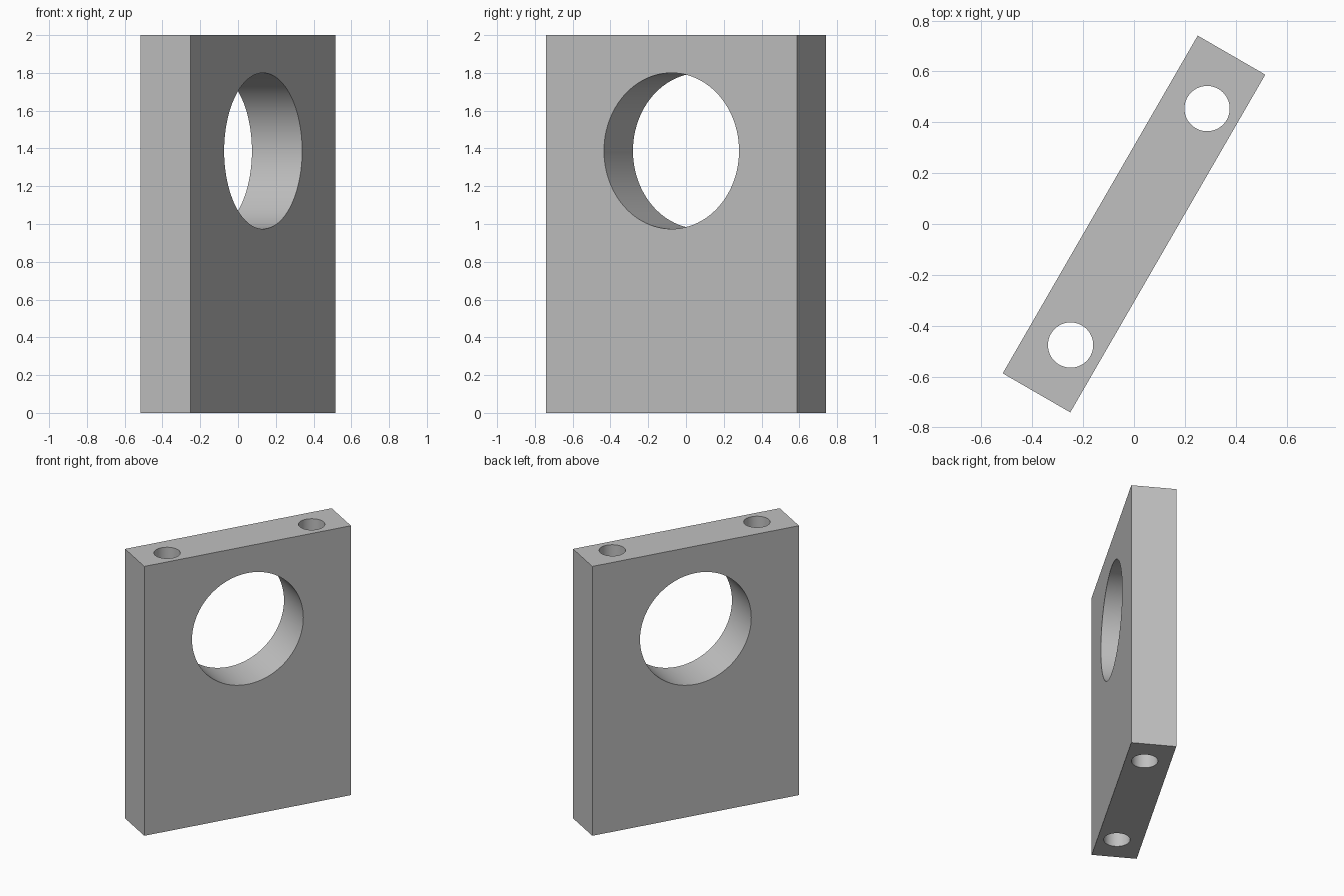
import bpy
import math

default_cube = bpy.data.objects.get("Cube")
if default_cube:
    bpy.data.objects.remove(default_cube, do_unlink=True)

WIDTH, THICKNESS, HEIGHT = 1.534, 0.307, 2.0
TURN = math.radians(60)

# Single grey finish
grey = bpy.data.materials.new("light_grey")
grey.use_nodes = True
colour = (0.527, 0.527, 0.527, 1.0)
grey.diffuse_color = colour
grey.node_tree.nodes["Principled BSDF"].inputs["Base Color"].default_value = colour

# Upright rectangular plate, built along x
bpy.ops.mesh.primitive_cube_add(size=1, location=(0, 0, HEIGHT / 2))
plate = bpy.context.object
plate.name = "bored_plate"
plate.scale = (WIDTH, THICKNESS, HEIGHT)
bpy.ops.object.transform_apply(location=True, rotation=True, scale=True)
plate.data.materials.append(grey)


def drill(name, radius, depth, location, tilt=0.0):
    """Cut a round through hole in the plate."""
    bpy.ops.mesh.primitive_cylinder_add(
        vertices=96, radius=radius, depth=depth,
        location=location, rotation=(tilt, 0, 0))
    cutter = bpy.context.object
    cutter.name = name
    cutter.hide_render = True
    cutter.data.materials.append(grey)
    cut = plate.modifiers.new(name, "BOOLEAN")
    cut.operation = "DIFFERENCE"
    cut.solver = "EXACT"
    cut.object = cutter
    bpy.ops.object.select_all(action="DESELECT")
    plate.select_set(True)
    bpy.context.view_layer.objects.active = plate
    bpy.ops.object.modifier_apply(modifier=cut.name)
    bpy.data.objects.remove(cutter, do_unlink=True)


# Large bore through the broad faces
drill("main_bore", 0.413, 1.0, (0, 0, 1.387), math.pi / 2)

# Two full-height bolt holes, set slightly off the centre plane
for side, label in ((-1, "front"), (1, "back")):
    drill(label + "_bolt_hole", 0.089, 2.4, (side * 0.537, -0.022, HEIGHT / 2))

# Swing the plate to its final heading, with crisp rims and smooth bores
plate.rotation_euler.z = TURN
bpy.ops.object.transform_apply(location=False, rotation=True, scale=False)
bpy.ops.object.shade_smooth_by_angle(angle=math.radians(30))
